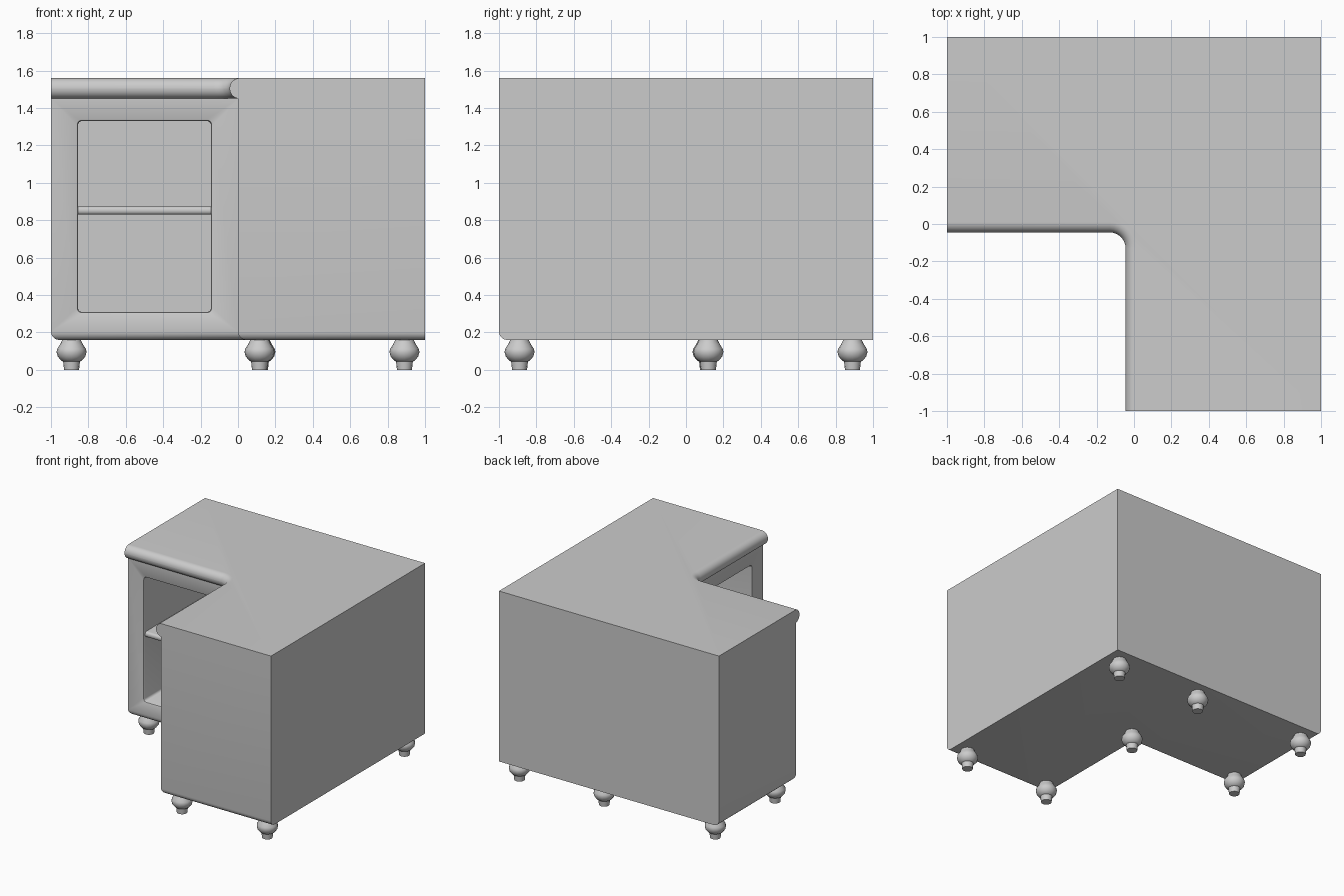
import bpy, bmesh, math
from mathutils import Matrix, Vector

old = bpy.data.objects.get("Cube")
if old:
    bpy.data.objects.remove(old, do_unlink=True)

grey = bpy.data.materials.new("plain_grey")
grey.use_nodes = True
COLOUR = (0.6, 0.6, 0.6, 1)
grey.diffuse_color = COLOUR
grey.node_tree.nodes["Principled BSDF"].inputs["Base Color"].default_value = COLOUR

# Swaps x and y, so that one wing becomes the other
SWAP = Matrix(((0, 1, 0, 0), (1, 0, 0, 0), (0, 0, 1, 0), (0, 0, 0, 1)))


def finish(name, bm, smooth=True):
    bmesh.ops.recalc_face_normals(bm, faces=bm.faces)
    mesh = bpy.data.meshes.new(name)
    bm.to_mesh(mesh)
    bm.free()
    mesh.materials.append(grey)
    obj = bpy.data.objects.new(name, mesh)
    bpy.context.collection.objects.link(obj)
    if smooth:
        bpy.ops.object.select_all(action='DESELECT')
        obj.select_set(True)
        bpy.context.view_layer.objects.active = obj
        bpy.ops.object.shade_smooth_by_angle(angle=math.radians(35))
    return obj


def prism(outline, z0, z1):
    bm = bmesh.new()
    base = bm.faces.new([bm.verts.new((x, y, z0)) for x, y in outline])
    top = bmesh.ops.extrude_face_region(bm, geom=[base])["geom"]
    verts = [v for v in top if isinstance(v, bmesh.types.BMVert)]
    bmesh.ops.translate(bm, verts=verts, vec=(0, 0, z1 - z0))
    bmesh.ops.recalc_face_normals(bm, faces=bm.faces)
    return bm


def loft(loops):
    bm = bmesh.new()
    rings = [[bm.verts.new(p) for p in loop] for loop in loops]
    n = len(rings[0])
    for a, b in zip(rings, rings[1:]):
        for i in range(n):
            j = (i + 1) % n
            bm.faces.new((a[i], a[j], b[j], b[i]))
    bm.faces.new(rings[0])
    bm.faces.new(rings[-1])
    return bm


def rounded_rect(x0, x1, z0, z1, r, y, steps=5):
    pts = []
    corners = ((x1 - r, z1 - r), (x0 + r, z1 - r), (x0 + r, z0 + r), (x1 - r, z0 + r))
    for k, (cx, cz) in enumerate(corners):
        for s in range(steps + 1):
            a = math.pi / 2 * (k + s / steps)
            pts.append((cx + r * math.cos(a), y, cz + r * math.sin(a)))
    return pts


BOTTOM, BODY_TOP, TOP = 0.16, 1.45, 1.56

# L-shaped carcass, its lower edges rounded except along the two wall sides
bm = prism([(-1, 0), (0, 0), (0, -1), (1, -1), (1, 1), (-1, 1)], BOTTOM, BODY_TOP)
lower = [e for e in bm.edges
         if all(v.co.z < BOTTOM + 0.01 for v in e.verts)
         and not all(v.co.x > 0.99 for v in e.verts)
         and not all(v.co.y > 0.99 for v in e.verts)]
bmesh.ops.bevel(bm, geom=lower, offset=0.045, segments=5, profile=0.5, affect='EDGES')
carcass = finish("carcass", bm, smooth=False)

# Compartments with softened rims, one in each wing
for swapped in (False, True):
    loops = []
    for y, grow in ((-0.05, 0.01), (0.0, 0.01), (0.003, 0.004), (0.012, 0), (0.95, 0)):
        loops.append(rounded_rect(-0.855 - grow, -0.145 + grow, 0.31 - grow, 1.33 + grow,
                                  0.02 + grow, y))
    bm = loft(loops)
    if swapped:
        bm.transform(SWAP)
    cutter = finish("compartment_cutter", bm, smooth=False)
    cutter.hide_render = True
    cut = carcass.modifiers.new("compartment", 'BOOLEAN')
    cut.operation, cut.object, cut.solver = 'DIFFERENCE', cutter, 'EXACT'
    bpy.context.view_layer.objects.active = carcass
    bpy.ops.object.modifier_apply(modifier=cut.name)
    bpy.data.objects.remove(cutter, do_unlink=True)
bpy.ops.object.select_all(action='DESELECT')
carcass.select_set(True)
bpy.ops.object.shade_smooth_by_angle(angle=math.radians(35))

# Shelves with a rounded front edge
for name, swapped in (("right_shelf", False), ("left_shelf", True)):
    bm = bmesh.new()
    bmesh.ops.create_cube(bm, size=1)
    bmesh.ops.scale(bm, verts=bm.verts, vec=(0.72, 0.94, 0.045))
    bmesh.ops.translate(bm, verts=bm.verts, vec=(-0.5, 0.485, 0.852))
    front = [e for e in bm.edges
             if all(v.co.y < 0.1 for v in e.verts)
             and abs(e.verts[0].co.z - e.verts[1].co.z) < 0.01]
    bmesh.ops.bevel(bm, geom=front, offset=0.02, segments=4, profile=0.5, affect='EDGES')
    if swapped:
        bm.transform(SWAP)
    finish(name, bm)

# Countertop with a half-round nose and a filleted inner corner
LIP, FILLET = -0.045, 0.085
c = LIP - FILLET
arc = [(c + FILLET * math.cos(a), c + FILLET * math.sin(a))
       for a in (math.pi / 2 * (1 - i / 8) for i in range(9))]
bm = prism([(-1, LIP)] + arc + [(LIP, -1), (1, -1), (1, 1), (-1, 1)], BODY_TOP, TOP)
nose = [e for e in bm.edges
        if abs(e.verts[0].co.z - e.verts[1].co.z) < 0.01
        and all(v.co.x < 0.1 and v.co.y < 0.1 for v in e.verts)]
bmesh.ops.bevel(bm, geom=nose, offset=0.0545, segments=7, profile=0.5, affect='EDGES')
finish("countertop", bm)

# Turned feet
PROFILE = [(0.04, 0), (0.045, 0.045), (0.056, 0.05), (0.074, 0.072), (0.08, 0.095),
           (0.077, 0.112), (0.062, 0.135), (0.052, 0.155), (0.05, 0.165)]
SPOTS = [(-0.89, 0.115), (-0.89, 0.89), (0.12, 0.12), (0.115, -0.89),
         (0.12, 0.89), (0.89, -0.89), (0.89, 0.89)]
for i, (x, y) in enumerate(SPOTS):
    turn = [math.tau * k / 16 for k in range(16)]
    bm = loft([[(x + r * math.cos(a), y + r * math.sin(a), z) for a in turn]
               for r, z in PROFILE])
    finish(f"foot_{i + 1}", bm)
